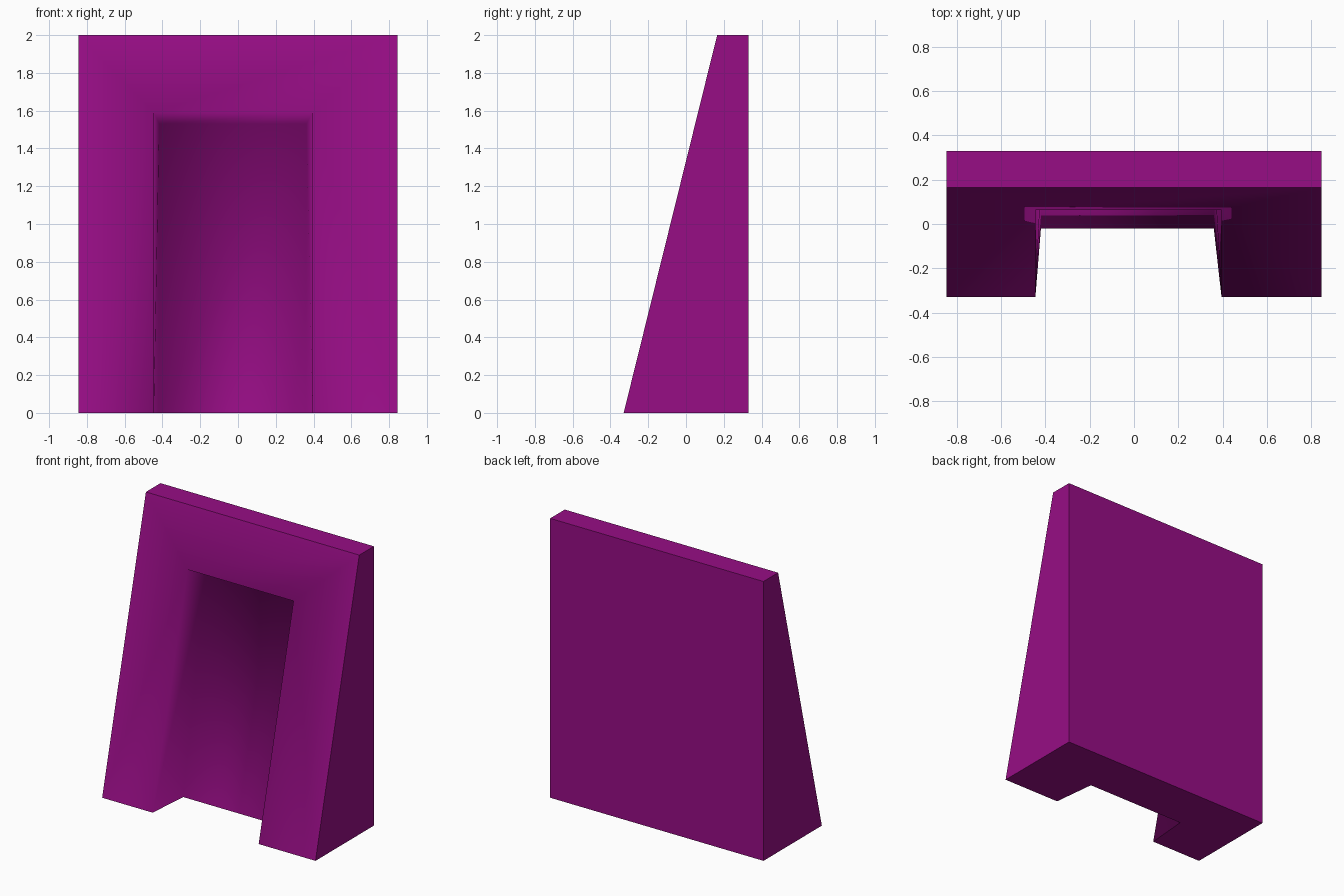
import bpy, bmesh

cube = bpy.data.objects.get("Cube")
if cube:
    bpy.data.objects.remove(cube, do_unlink=True)

# Single flat colour
purple = bpy.data.materials.new("purple")
purple.use_nodes = True
colour = (0.31, 0.004, 0.235, 1)
purple.diffuse_color = colour
purple.node_tree.nodes["Principled BSDF"].inputs["Base Color"].default_value = colour

HALF_W, BACK, FOOT, CREST, HEIGHT = 0.845, 0.33, -0.33, 0.165, 2.0
LIP_Z = 1.59
LIP_Y = FOOT + (CREST - FOOT) * LIP_Z / HEIGHT

bm = bmesh.new()


def pair(x_right, x_left, y, z):
    """Two matching corners, one on each side."""
    return [bm.verts.new((x, y, z)) for x in (x_right, x_left)]


# Wedge corners
foot = pair(-HALF_W, HALF_W, FOOT, 0)
crest = pair(-HALF_W, HALF_W, CREST, HEIGHT)
back_low = pair(-HALF_W, HALF_W, BACK, 0)
back_top = pair(-HALF_W, HALF_W, BACK, HEIGHT)

# Recess corners: opening on the slope, and its drafted inner panel
open_low = pair(-0.445, 0.395, FOOT, 0)
open_top = pair(-0.445, 0.395, LIP_Y, LIP_Z)
inner_low = pair(-0.42, 0.36, -0.02, 0)
inner_top = pair(-0.417, 0.362, 0.24, 1.53)

# Sloped front and recess, shaded as one smooth group
front = [bm.faces.new((*open_top, *reversed(crest))),
         bm.faces.new((*inner_low, *reversed(inner_top))),
         bm.faces.new((*inner_top, *reversed(open_top)))]
for s in (0, 1):
    front.append(bm.faces.new((foot[s], open_low[s], open_top[s], crest[s])))
    front.append(bm.faces.new((open_low[s], inner_low[s], inner_top[s], open_top[s])))
    bm.faces.new((foot[s], crest[s], back_top[s], back_low[s]))

# Top, back and notched underside
bm.faces.new((*crest, *reversed(back_top)))
bm.faces.new((*back_low, *reversed(back_top)))
bm.faces.new((foot[0], open_low[0], *inner_low, open_low[1], foot[1],
              back_low[1], back_low[0]))

bmesh.ops.recalc_face_normals(bm, faces=bm.faces)

# Keep every edge outside the front group crisp
for face in bm.faces:
    face.smooth = True
for edge in bm.edges:
    edge.smooth = all(f in front for f in edge.link_faces)

mesh = bpy.data.meshes.new("wedge_block")
bm.to_mesh(mesh)
bm.free()
mesh.materials.append(purple)
wedge = bpy.data.objects.new("wedge_block", mesh)
bpy.context.collection.objects.link(wedge)
